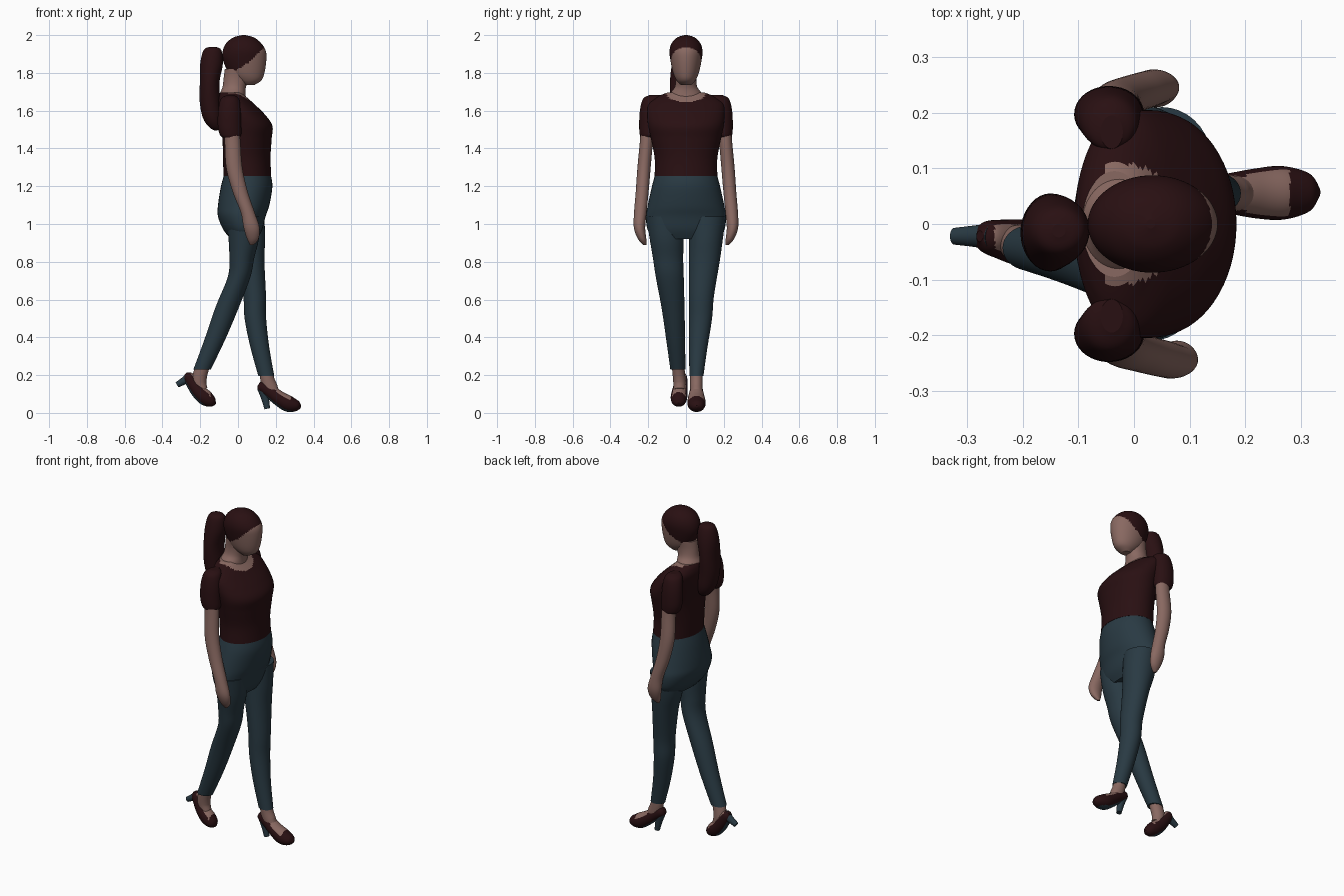
import bpy, bmesh, math
from mathutils import Vector


def material(name, rgb):
    m = bpy.data.materials.new(name)
    m.diffuse_color = (*rgb, 1)
    return m


SKIN = material("skin", (0.25, 0.14, 0.12))
MAROON = material("dark_maroon", (0.022, 0.005, 0.006))
DENIM = material("blue_denim", (0.022, 0.042, 0.056))


def spline(p, steps):
    """Catmull-Rom through rows of (x, y, z, depth radius, width radius)."""
    out = []
    for i in range(len(p) - 1):
        a, b, c, d = p[max(i - 1, 0)], p[i], p[i + 1], p[min(i + 2, len(p) - 1)]
        for k in range(steps + (i == len(p) - 2)):
            t = k / steps
            out.append([0.5 * (2 * q + (r - o) * t + (2 * o - 5 * q + 4 * r - s) * t * t
                               + (3 * q - o - 3 * r + s) * t ** 3)
                        for o, q, r, s in zip(a, b, c, d)])
    return out


def tube(name, rows, mats, rule=None, flat=True, steps=5, segs=36):
    """Smooth loft of oval rings; level rings if flat, otherwise square to the path."""
    rings = spline(rows, steps)
    bm = bmesh.new()
    loops = []
    for i, (x, y, z, rd, rw) in enumerate(rings):
        side, other = Vector((0, 1, 0)), Vector((1, 0, 0))
        if not flat:
            t = Vector(rings[min(i + 1, len(rings) - 1)][:3]) - Vector(rings[max(i - 1, 0)][:3])
            t.normalize()
            side = (side - t * side.dot(t)).normalized()
            other = side.cross(t)
        rd, rw = max(rd, 0.002), max(rw, 0.002)
        loops.append([bm.verts.new(Vector((x, y, z)) + other * rd * math.cos(a) + side * rw * math.sin(a))
                      for a in (2 * math.pi * k / segs for k in range(segs))])
    for la, lb in zip(loops, loops[1:]):
        for k in range(segs):
            j = (k + 1) % segs
            bm.faces.new((la[k], la[j], lb[j], lb[k]))
    bm.faces.new(loops[0])
    bm.faces.new(loops[-1])
    bmesh.ops.recalc_face_normals(bm, faces=bm.faces)
    for f in bm.faces:
        f.smooth = len(f.verts) == 4
        if rule:
            f.material_index = rule(f.calc_center_median(), f.normal)
    me = bpy.data.meshes.new(name)
    bm.to_mesh(me)
    bm.free()
    for m in mats:
        me.materials.append(m)
    ob = bpy.data.objects.new(name, me)
    bpy.context.collection.objects.link(ob)
    return ob


# Head with hairline
tube("head", [(.06, 0, 1.735, .025, .025), (.057, 0, 1.76, .066, .05), (.045, 0, 1.80, .095, .068),
              (.035, 0, 1.87, .115, .083), (.033, 0, 1.92, .113, .087), (.03, 0, 1.96, .09, .074),
              (.03, 0, 1.988, .053, .045), (.03, 0, 2.0, .008, .008)],
     [SKIN, MAROON],
     lambda c, n: int(c.z > 1.85 + (c.x - .05) * (.95 if c.x > .05 else .6)), steps=10, segs=64)

# Ponytail
tube("ponytail", [(-.135, -.012, 1.938, .012, .012), (-.135, -.012, 1.922, .046, .042),
                  (-.14, -.012, 1.85, .06, .062), (-.15, -.015, 1.75, .052, .07),
                  (-.148, -.015, 1.65, .055, .066), (-.135, -.012, 1.56, .05, .058),
                  (-.12, -.01, 1.51, .03, .035), (-.117, -.01, 1.495, .006, .006)], [MAROON])

# Neck
tube("neck", [(-.03, 0, 1.65, .075, .10), (-.028, 0, 1.69, .068, .085), (-.02, 0, 1.725, .062, .06),
              (-.01, 0, 1.77, .066, .054), (.0, 0, 1.82, .07, .06)], [SKIN])

# Shirt with scooped neckline
tube("shirt", [(.05, 0, 1.255, .126, .166), (.046, 0, 1.35, .126, .166), (.048, 0, 1.45, .13, .185),
               (.045, 0, 1.52, .137, .20), (.02, 0, 1.58, .122, .205), (-.013, 0, 1.64, .094, .198),
               (-.03, 0, 1.675, .072, .15), (-.035, 0, 1.697, .058, .095)],
     [MAROON, SKIN],
     lambda c, n: int((c.y / .11) ** 2 + ((c.z - 1.70) / .055) ** 2 < 1 and c.x > -.05),
     steps=8, segs=64)

# Hips of the trousers
tube("trouser_hips", [(.05, 0, 1.27, .121, .161), (.046, 0, 1.20, .136, .18), (.03, 0, 1.10, .136, .202),
                      (.02, 0, 1.04, .126, .212), (.025, 0, .97, .103, .203), (.032, 0, .92, .07, .165)],
     [DENIM])

# Trouser legs: left strides ahead, right trails
tube("left_trouser_leg", [(.05, .112, 1.04, .09, .098), (.055, .105, .92, .088, .09),
                          (.07, .097, .80, .07, .081), (.088, .082, .62, .06, .066),
                          (.092, .077, .50, .057, .061), (.115, .065, .35, .05, .049),
                          (.15, .055, .195, .042, .037)], [DENIM])
tube("right_trouser_leg", [(.03, -.112, 1.04, .09, .098), (.03, -.102, .92, .08, .09),
                           (.02, -.095, .82, .066, .08), (.006, -.086, .72, .06, .074),
                           (-.057, -.069, .56, .062, .061), (-.122, -.055, .39, .055, .05),
                           (-.19, -.043, .23, .046, .04)], [DENIM])

# Arms with hands, and puffed sleeves
for side, s, sway in (("right", -1, 0), ("left", 1, -.07)):
    arm = [(-.042, .198, 1.56, .045, .04), (-.03, .208, 1.45, .042, .035), (-.02, .222, 1.30, .043, .035),
           (.012, .232, 1.17, .04, .034), (.052, .242, 1.06, .037, .033), (.072, .246, .98, .042, .03),
           (.078, .232, .92, .03, .022), (.073, .218, .888, .008, .008)]
    tube(side + "_arm", [(x + sway * max(0, 1.45 - z), s * y, z, a, b) for x, y, z, a, b in arm], [SKIN])
    sleeve = [(-.04, .165, 1.682, .02, .03), (-.043, .18, 1.662, .048, .048), (-.045, .194, 1.60, .06, .05),
              (-.045, .198, 1.52, .062, .05), (-.04, .2, 1.475, .057, .045), (-.037, .203, 1.458, .045, .038)]
    tube(side + "_sleeve", [(x, s * y, z, a, b) for x, y, z, a, b in sleeve], [MAROON])


# Court shoes: open instep, coloured sole, block heel
def shoe(side, ankle, body, heel, up, start, end):
    up = Vector(up).normalized()

    def rule(c, n):
        if n.dot(up) < -.75:
            return 2
        return int(n.dot(up) > .6 and start < c.x < end)
    tube(side + "_ankle", ankle, [SKIN], flat=False)
    tube(side + "_shoe", body, [MAROON, SKIN, DENIM], rule, flat=False, steps=8)
    tube(side + "_shoe_heel", heel, [DENIM], flat=False)


shoe("left",
     [(.146, .055, .25, .034, .032), (.155, .055, .18, .037, .033), (.172, .055, .13, .04, .033),
      (.195, .055, .10, .03, .03)],
     [(.108, .055, .15, .008, .01), (.12, .055, .143, .028, .028), (.17, .055, .112, .036, .036),
      (.22, .055, .075, .04, .045), (.268, .056, .048, .043, .048), (.315, .057, .037, .027, .034),
      (.334, .057, .034, .005, .006)],
     [(.132, .055, .13, .03, .026), (.143, .055, .08, .021, .019), (.155, .055, .022, .015, .015)],
     (.45, 0, .9), .15, .28)
shoe("right",
     [(-.182, -.043, .26, .036, .033), (-.2, -.038, .205, .038, .033), (-.205, -.034, .16, .038, .033),
      (-.19, -.034, .12, .03, .03)],
     [(-.277, -.022, .208, .008, .01), (-.264, -.023, .193, .028, .028), (-.235, -.028, .15, .036, .036),
      (-.202, -.034, .106, .04, .042), (-.168, -.038, .077, .041, .043), (-.135, -.04, .056, .027, .032),
      (-.118, -.04, .048, .005, .006)],
     [(-.252, -.023, .19, .03, .026), (-.282, -.022, .172, .021, .02), (-.323, -.022, .148, .015, .015)],
     (.78, 0, .62), -.25, -.145)
